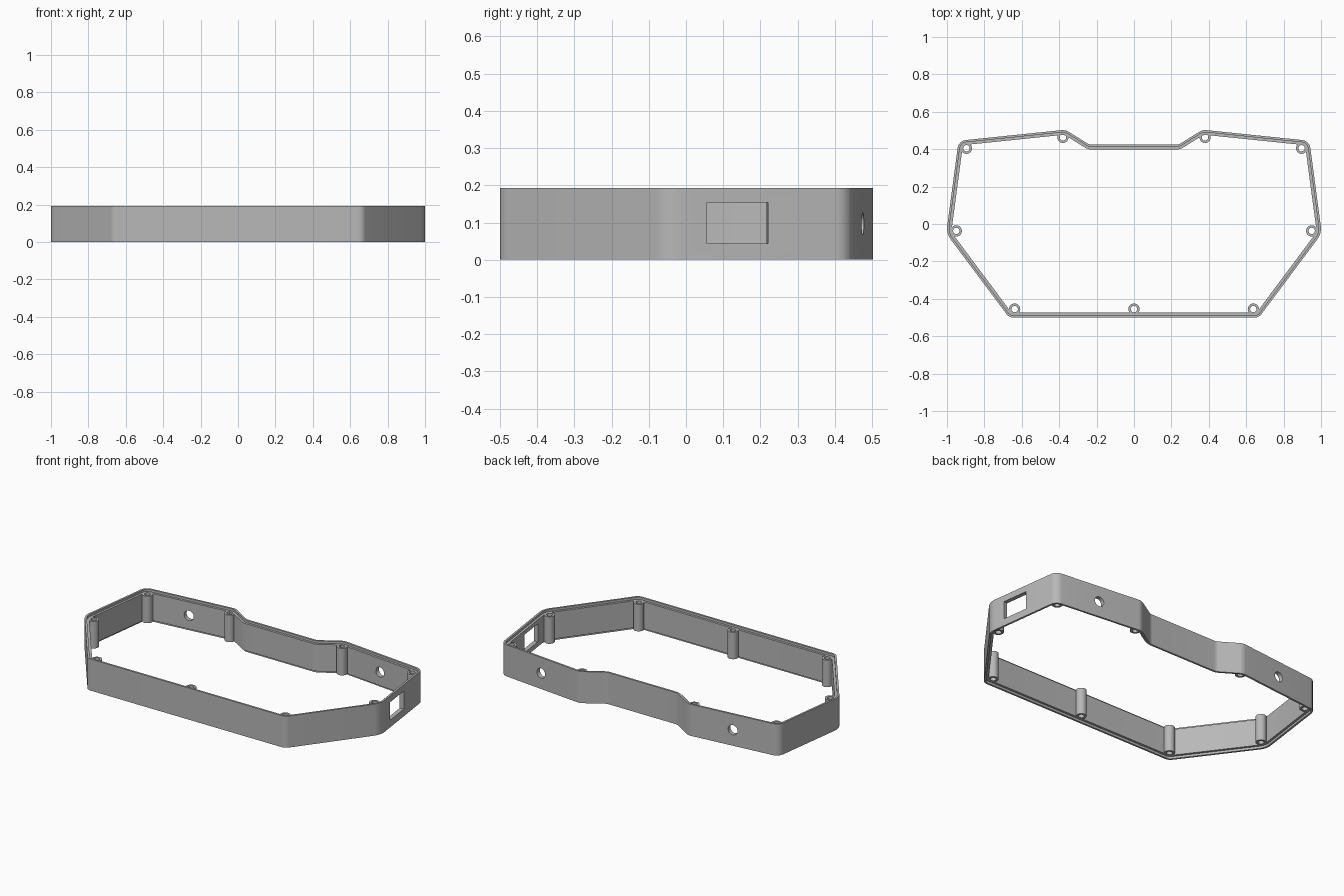
import bpy, bmesh, math
from mathutils import Vector, Matrix

if "Cube" in bpy.data.objects:
    bpy.data.objects.remove(bpy.data.objects["Cube"], do_unlink=True)

HEIGHT, WALL, RIM, STEP = 0.193, 0.026, 0.012, 0.014

grey = bpy.data.materials.new("plain grey")
grey.use_nodes = True
colour = (0.48, 0.48, 0.48, 1)
grey.diffuse_color = colour
grey.node_tree.nodes["Principled BSDF"].inputs["Base Color"].default_value = colour


def add_object(name, bm):
    bmesh.ops.recalc_face_normals(bm, faces=bm.faces)
    mesh = bpy.data.meshes.new(name)
    bm.to_mesh(mesh)
    bm.free()
    mesh.materials.append(grey)
    ob = bpy.data.objects.new(name, mesh)
    bpy.context.collection.objects.link(ob)
    return ob


def smooth(ob):
    bpy.ops.object.select_all(action='DESELECT')
    ob.select_set(True)
    bpy.context.view_layer.objects.active = ob
    bpy.ops.object.shade_smooth_by_angle(angle=math.radians(30))


def sweep(name, path, section):
    """Closed section of (inset, z) carried round a closed path of (point, normal)."""
    bm = bmesh.new()
    rings = [[bm.verts.new((*(p - n * d), z)) for d, z in section] for p, n in path]
    for i, ring in enumerate(rings):
        last = rings[i - 1]
        for j in range(len(section)):
            bm.faces.new((last[j - 1], ring[j - 1], ring[j], last[j]))
    return add_object(name, bm)


def rounded(corners, steps=8):
    """Counter-clockwise outline with filleted corners, as (point, outward normal)."""
    path = []
    for i, (x, y, r) in enumerate(corners):
        here = Vector((x, y))
        a = (here - Vector(corners[i - 1][:2])).normalized()
        b = (Vector(corners[(i + 1) % len(corners)][:2]) - here).normalized()
        turn = math.atan2(a.x * b.y - a.y * b.x, a.dot(b))
        side = math.copysign(1, turn)
        normal = Vector((a.y, -a.x))
        start = here - a * r * math.tan(abs(turn) / 2)
        centre = start - normal * r * side
        for k in range(steps + 1):
            n = Matrix.Rotation(turn * k / steps, 2) @ normal
            path.append((centre + n * r * side, n))
    return path


# Frame wall: outline mirrored left to right, stepped inside at both rims
half = [(0.668, -0.5, 0.045), (1.004, -0.05, 0.1), (0.938, 0.445, 0.05),
        (0.367, 0.504, 0.06), (0.238, 0.424, 0.05)]
outline = rounded(half + [(-x, y, r) for x, y, r in reversed(half)])
top = HEIGHT - STEP
frame = sweep("frame_wall", outline, [
    (0, 0), (0, HEIGHT), (RIM, HEIGHT), (RIM, top),
    (WALL, top), (WALL, STEP), (RIM, STEP), (RIM, 0)])


def cut(cutter):
    mod = frame.modifiers.new("cut", 'BOOLEAN')
    mod.operation, mod.solver, mod.object = 'DIFFERENCE', 'EXACT', cutter
    bpy.context.view_layer.objects.active = frame
    bpy.ops.object.modifier_apply(modifier=mod.name)
    bpy.data.objects.remove(cutter, do_unlink=True)


# Rectangular port in the left side wall
bm = bmesh.new()
bmesh.ops.create_cube(bm, size=1)
bmesh.ops.scale(bm, vec=(0.15, 0.165, 0.11), verts=bm.verts)
bmesh.ops.rotate(bm, matrix=Matrix.Rotation(math.radians(7.6), 3, 'Z'), verts=bm.verts)
bmesh.ops.translate(bm, vec=(0.975, 0.138, 0.099), verts=bm.verts)
cut(add_object("port_cutter", bm))

# Round holes square to the two slanted back walls
for s in (1, -1):
    bm = bmesh.new()
    bmesh.ops.create_cone(bm, cap_ends=True, segments=32, radius1=0.03, radius2=0.03, depth=0.15)
    aim = Vector((s * 0.1, 1, 0)).to_track_quat('Z', 'Y').to_matrix()
    bmesh.ops.rotate(bm, matrix=aim, verts=bm.verts)
    bmesh.ops.translate(bm, vec=(s * 0.648, 0.464, HEIGHT / 2), verts=bm.verts)
    cut(add_object("hole_cutter", bm))
smooth(frame)

# Hollow screw posts along the inside of the wall
posts = {"front": (0.638, -0.455), "side": (0.95, -0.037),
         "back_corner": (0.896, 0.405), "back_peak": (0.38, 0.463)}
spots = [("front_middle_post", 0, -0.455)]
for name, (x, y) in posts.items():
    spots += [(f"{name}_post_left", x, y), (f"{name}_post_right", -x, y)]
angles = [math.tau * k / 32 for k in range(32)]
for name, x, y in spots:
    circle = []
    for a in angles:
        n = Vector((math.cos(a), math.sin(a)))
        circle.append((Vector((x, y)) + n * 0.03, n))
    smooth(sweep(name, circle, [(0, STEP), (0, top), (0.013, top), (0.013, STEP)]))
